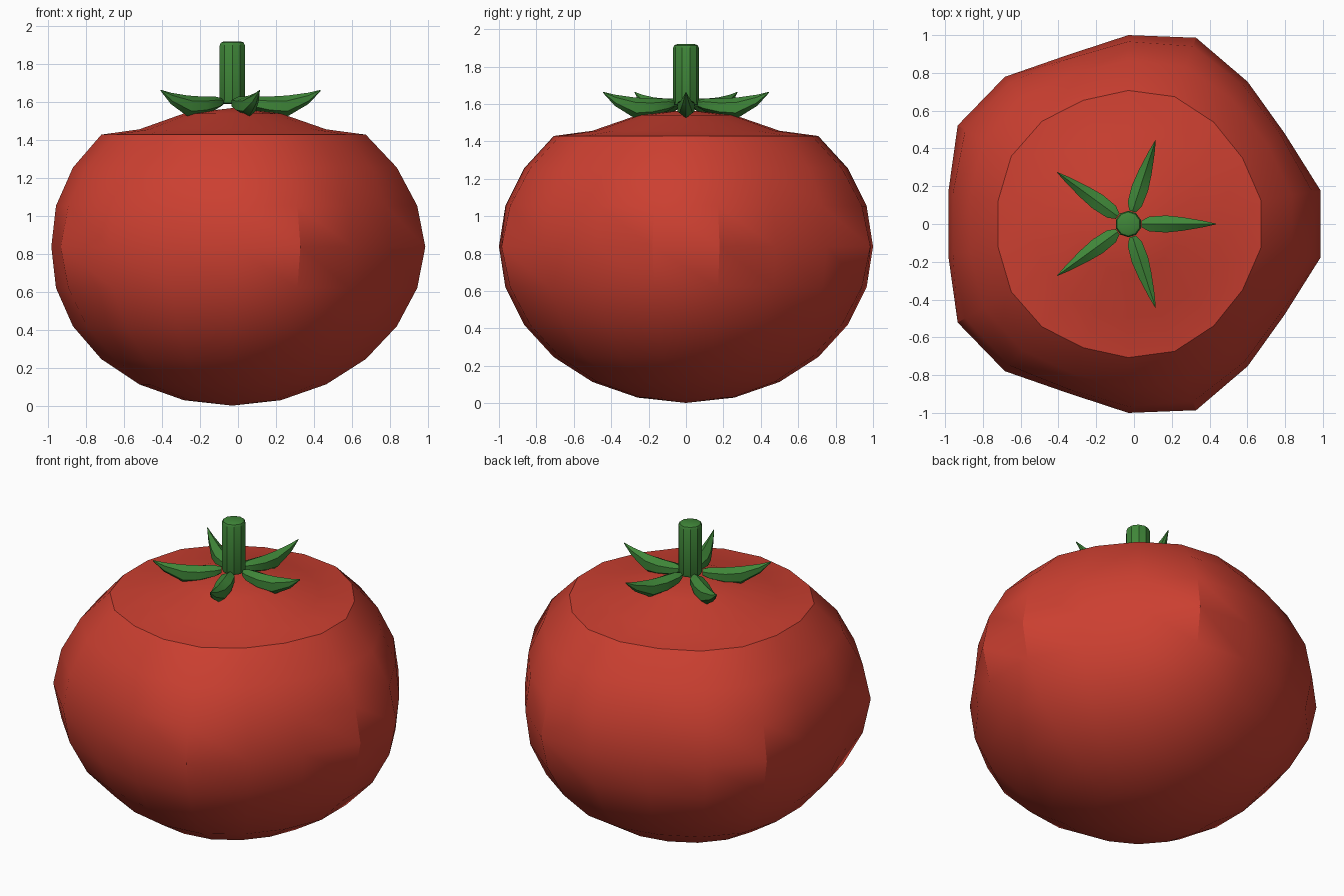
import bpy
import bmesh
from math import cos, sin, tau, radians, atan2
from mathutils import Matrix

cube = bpy.data.objects.get("Cube")
if cube:
    bpy.data.objects.remove(cube, do_unlink=True)

AXIS_X = -0.03      # the lobes shift the core slightly off centre


def make_material(name, colour):
    mat = bpy.data.materials.new(name)
    mat.use_nodes = True
    mat.diffuse_color = (*colour, 1)
    mat.node_tree.nodes["Principled BSDF"].inputs["Base Color"].default_value = (*colour, 1)
    return mat


def finish(bm, name, mat):
    bmesh.ops.recalc_face_normals(bm, faces=bm.faces)
    mesh = bpy.data.meshes.new(name)
    bm.to_mesh(mesh)
    bm.free()
    mesh.materials.append(mat)
    obj = bpy.data.objects.new(name, mesh)
    bpy.context.collection.objects.link(obj)
    bpy.ops.object.select_all(action='DESELECT')
    obj.select_set(True)
    bpy.context.view_layer.objects.active = obj
    bpy.ops.object.shade_smooth_by_angle(angle=radians(30))
    return obj


red = make_material("ripe red", (0.6, 0.05, 0.03))
green = make_material("leaf green", (0.05, 0.24, 0.04))

# Fruit body: sphere with five soft lobes round the middle and a lowered crown
bm = bmesh.new()
bmesh.ops.create_uvsphere(bm, u_segments=18, v_segments=12, radius=1)
for v in bm.verts:
    x, y, z = v.co
    swell = 1 + 0.05 * cos(5 * atan2(y, x)) * (1 - abs(z))
    crown_drop = 0.105 if z > 0.75 else 0
    v.co = (AXIS_X + x * swell, y * swell, 0.838 + 0.836 * z - crown_drop)
finish(bm, "fruit_body", red)

# Stem: short cylinder with rounded rims
bm = bmesh.new()
bmesh.ops.create_cone(bm, cap_ends=True, segments=10, radius1=0.07, radius2=0.07,
                      depth=0.33, matrix=Matrix.Translation((AXIS_X, 0, 1.755)))
rims = [e for e in bm.edges if abs(e.verts[0].co.z - e.verts[1].co.z) < 0.01]
bmesh.ops.bevel(bm, geom=rims, offset=0.022, segments=2, profile=0.5, affect='EDGES')
finish(bm, "stem", green)

# Sepals: pointed leaves, each section is (distance, top, bottom, half width)
SECTIONS = [(0.07, 1.62, 1.58, 0.02), (0.11, 1.63, 1.56, 0.045),
            (0.20, 1.63, 1.535, 0.052), (0.29, 1.635, 1.525, 0.041),
            (0.40, 1.65, 1.59, 0.019), (0.465, 1.665, 1.658, 0.002)]
SIDES = 6


def make_sepal(index):
    bm = bmesh.new()
    rings = []
    for dist, top, bottom, width in SECTIONS:
        mid, half = (top + bottom) / 2, (top - bottom) / 2
        rings.append([bm.verts.new((dist, width * sin(tau * k / SIDES),
                                    mid + half * cos(tau * k / SIDES)))
                      for k in range(SIDES)])
    for a, b in zip(rings, rings[1:]):
        for k in range(SIDES):
            n = (k + 1) % SIDES
            bm.faces.new((a[k], a[n], b[n], b[k]))
    bm.faces.new(rings[0])
    bm.faces.new(rings[-1])
    place = Matrix.Translation((AXIS_X, 0, 0)) @ Matrix.Rotation(tau * index / 5, 4, 'Z')
    bm.transform(place)
    finish(bm, f"sepal_{index + 1}", green)


for i in range(5):
    make_sepal(i)
